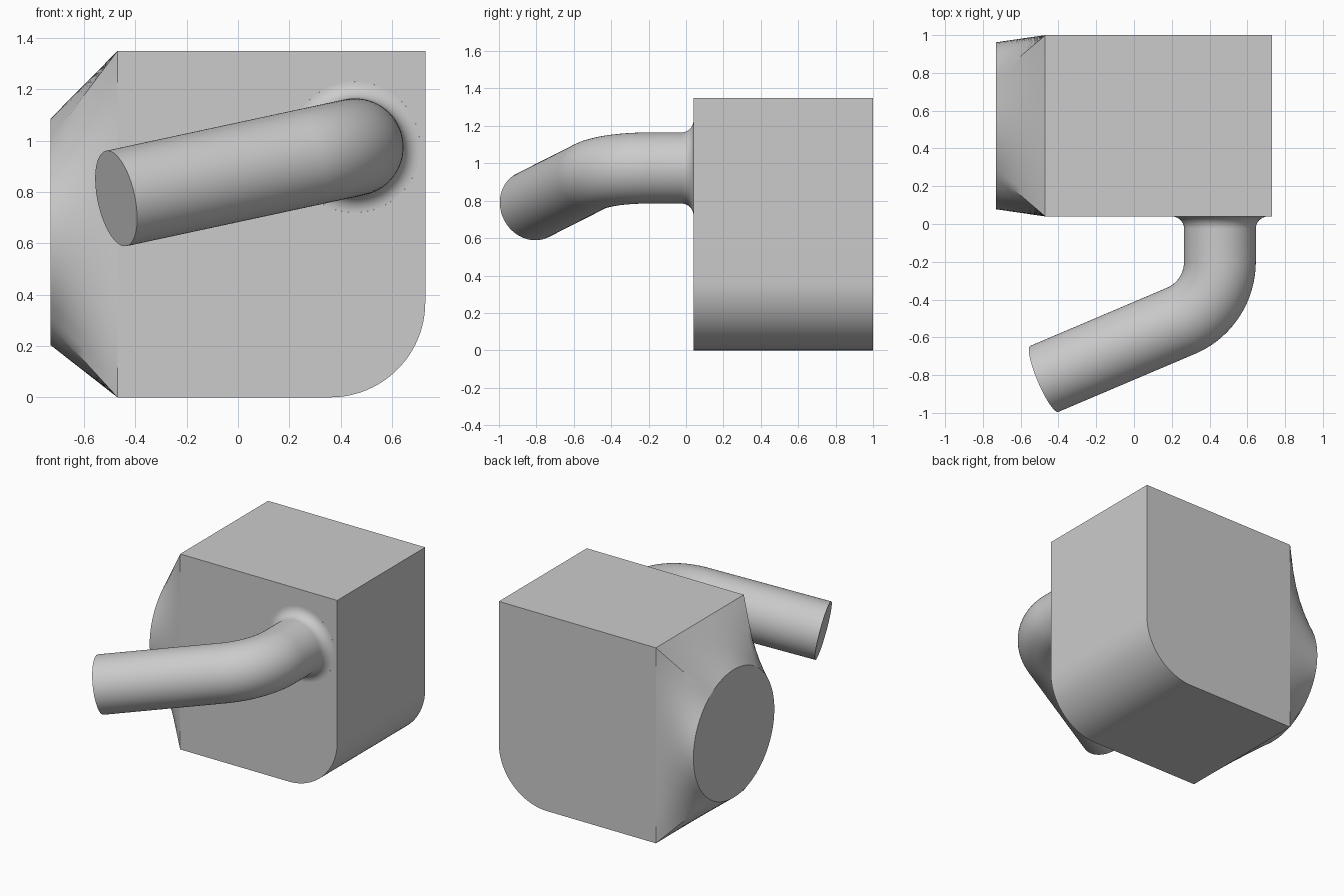
import bpy, bmesh
from math import sin, cos, pi, atan2
from mathutils import Vector

cube = bpy.data.objects.get("Cube")
if cube:
    bpy.data.objects.remove(cube, do_unlink=True)

grey = bpy.data.materials.new("light grey")
grey.use_nodes = True
colour = (0.6, 0.6, 0.6, 1)
grey.diffuse_color = colour
grey.node_tree.nodes["Principled BSDF"].inputs["Base Color"].default_value = colour

X0, X1, Y0, Y1, H = -0.47, 0.73, 0.04, 1.0, 1.35
CORNER = 0.37                       # rounded lower edge
R, FILLET, SIDES = 0.19, 0.065, 64  # pipe
BASE = Vector((0.455, Y0, 0.975))


def finish(bm, name):
    bmesh.ops.recalc_face_normals(bm, faces=bm.faces)
    mesh = bpy.data.meshes.new(name)
    bm.to_mesh(mesh)
    bm.free()
    mesh.materials.append(grey)
    ob = bpy.data.objects.new(name, mesh)
    bpy.context.collection.objects.link(ob)
    bpy.ops.object.select_all(action='DESELECT')
    ob.select_set(True)
    bpy.context.view_layer.objects.active = ob
    bpy.ops.object.shade_smooth_by_angle(angle=pi / 6)
    return ob


def skin(bm, rings):
    """Bridge successive closed rings of points and return their vertices."""
    loops = [[bm.verts.new(p) for p in ring] for ring in rings]
    for a, b in zip(loops, loops[1:]):
        for i in range(len(a)):
            j = (i + 1) % len(a)
            bm.faces.new((a[i], a[j], b[j], b[i]))
    return loops


def ring(centre, u, w, radius):
    return [centre + radius * (u * cos(2 * pi * i / SIDES) + w * sin(2 * pi * i / SIDES))
            for i in range(SIDES)]


# Body: block with one rounded lower edge, open where the other parts join
profile = [(X0, H), (X0, 0)]
for k in range(25):
    a = -pi / 2 + k * pi / 48
    profile.append((X1 - CORNER + CORNER * cos(a), CORNER + CORNER * sin(a)))
profile.append((X1, H))
bm = bmesh.new()
front = [bm.verts.new((x, Y0, z)) for x, z in profile]
back = [bm.verts.new((x, Y1, z)) for x, z in profile]
for i in range(1, len(front)):
    j = (i + 1) % len(front)
    bm.faces.new((front[i], front[j], back[j], back[i]))
bm.faces.new(back)
hole = [bm.verts.new(p) for p in ring(BASE, Vector((1, 0, 0)), Vector((0, 0, 1)), R + FILLET)]
edges = []
for loop in (front, hole):
    for i in range(len(loop)):
        pair = (loop[i], loop[(i + 1) % len(loop)])
        edges.append(bm.edges.get(pair) or bm.edges.new(pair))
bmesh.ops.triangle_fill(bm, use_beauty=True, edges=edges, normal=(0, -1, 0))
finish(bm, "body_block")

# Transition: ruled surface from the square side to a round end
cy, cz, rc, xe = 0.52, 0.645, 0.442, -0.73
corners = [(Y1, 0), (Y1, H), (Y0, H), (Y0, 0)]
square, circle = [], []
for s in range(4):
    (ya, za), (yb, zb) = corners[s], corners[(s + 1) % 4]
    a0 = atan2(za - H / 2, ya - (Y0 + Y1) / 2)
    a1 = atan2(zb - H / 2, yb - (Y0 + Y1) / 2)
    if a1 < a0:
        a1 += 2 * pi
    for k in range(20):
        t = k / 20
        a = a0 + (a1 - a0) * t
        square.append(Vector((X0, ya + (yb - ya) * t, za + (zb - za) * t)))
        circle.append(Vector((xe, cy + rc * cos(a), cz + rc * sin(a))))
bm = bmesh.new()
rows = [[p.lerp(q, k / 8) for p, q in zip(square, circle)] for k in range(9)]
bm.faces.new(skin(bm, rows)[-1])
finish(bm, "round_transition")

# Pipe: fillet, short straight, bend, long straight
start = Vector((0, -1, 0))
outward = Vector((-1, -0.425, -0.215)).normalized()
elbow = Vector((0.455, -0.425, 0.975))
end = Vector((-0.475, -0.82, 0.775))
normal = start.cross(outward).normalized()
side = normal.cross(start)
angle = start.angle(outward)
bend = 0.34
tangent_length = bend * sin(angle) / (1 + cos(angle))
bend_start = elbow - start * tangent_length

stations = []  # centre, direction, radius
for k in range(11):
    a = k * pi / 20
    stations.append((BASE + start * FILLET * (1 - cos(a)), start, R + FILLET * (1 - sin(a))))
for k in range(25):
    a = angle * k / 24
    centre = bend_start + bend * (start * sin(a) + side * (1 - cos(a)))
    stations.append((centre, start * cos(a) + side * sin(a), R))
stations.append((end, outward, R))
bm = bmesh.new()
rings = [ring(c, normal, d.cross(normal), r) for c, d, r in stations]
bm.faces.new(skin(bm, rings)[-1])
finish(bm, "bent_pipe")
